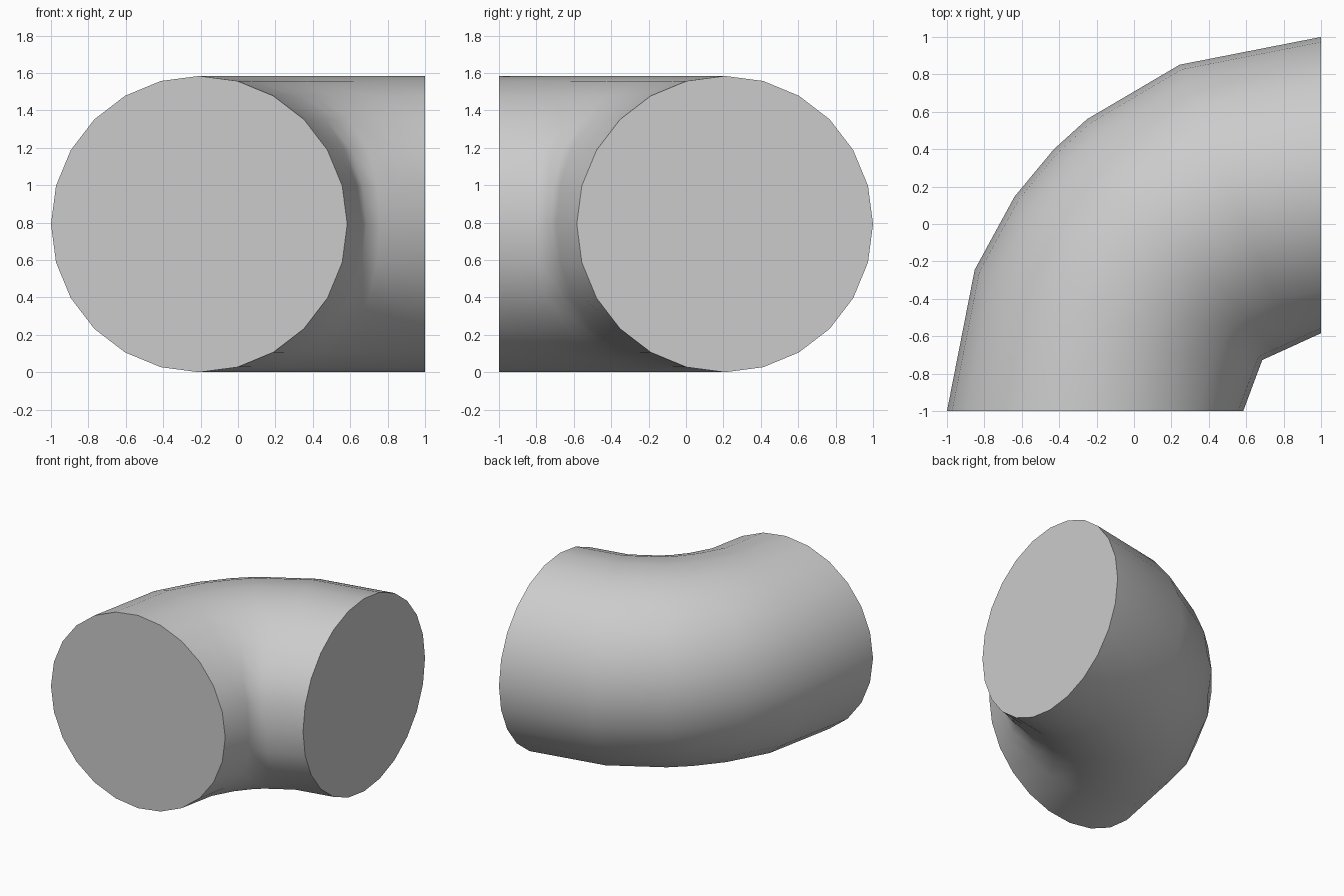
import bpy, bmesh, math
from math import cos, sin, radians

if "Cube" in bpy.data.objects:
    bpy.data.objects.remove(bpy.data.objects["Cube"])

BEND, TUBE, SIDES = 1.208, 0.792, 24      # bend radius, tube radius, sides
OUTER = [0, 22.2, 35, 44.4, 51.3, 67.8, 90]   # ring angles round the bend
INNER = [0, 15, 30, 41, 52, 71, 90]           # same rings at the tight inside
KNEE = 41


def material(name, colour):
    mat = bpy.data.materials.new(name)
    mat.use_nodes = True
    mat.diffuse_color = colour
    bsdf = next(n for n in mat.node_tree.nodes if n.type == "BSDF_PRINCIPLED")
    bsdf.inputs["Base Color"].default_value = colour
    bsdf.inputs["Roughness"].default_value = 0.6
    return mat


def chord_radius(radius, angle):
    """Radius on the two straight facets lining the inside of the bend."""
    start, end = (0, KNEE) if angle <= KNEE else (KNEE, 90)
    half = radians(end - start) / 2
    return radius * cos(half) / cos(radians(angle - start) - half)


def bend_point(ring, side):
    turn = 2 * math.pi * side / SIDES
    radius, height = BEND + TUBE * cos(turn), TUBE + TUBE * sin(turn)
    angle = OUTER[ring]
    if cos(turn) < -0.8:
        angle = INNER[ring]
        radius = chord_radius(radius, angle)
    a = radians(angle)
    return (1 - radius * cos(a), -1 + radius * sin(a), height)


# Swept tube with closed ends
bm = bmesh.new()
rings = [[bm.verts.new(bend_point(r, s)) for s in range(SIDES)]
         for r in range(len(OUTER))]
for a, b in zip(rings, rings[1:]):
    for s in range(SIDES):
        t = (s + 1) % SIDES
        bm.faces.new((a[s], a[t], b[t], b[s]))
bm.faces.new(rings[0])
bm.faces.new(rings[-1])
bmesh.ops.recalc_face_normals(bm, faces=bm.faces)

mesh = bpy.data.meshes.new("pipe_elbow")
bm.to_mesh(mesh)
bm.free()
mesh.materials.append(material("light grey", (0.6, 0.6, 0.6, 1)))
elbow = bpy.data.objects.new("pipe_elbow", mesh)
bpy.context.collection.objects.link(elbow)

# Smooth wall, crisp rims
bpy.ops.object.select_all(action="DESELECT")
elbow.select_set(True)
bpy.context.view_layer.objects.active = elbow
bpy.ops.object.shade_smooth_by_angle(angle=radians(55))
